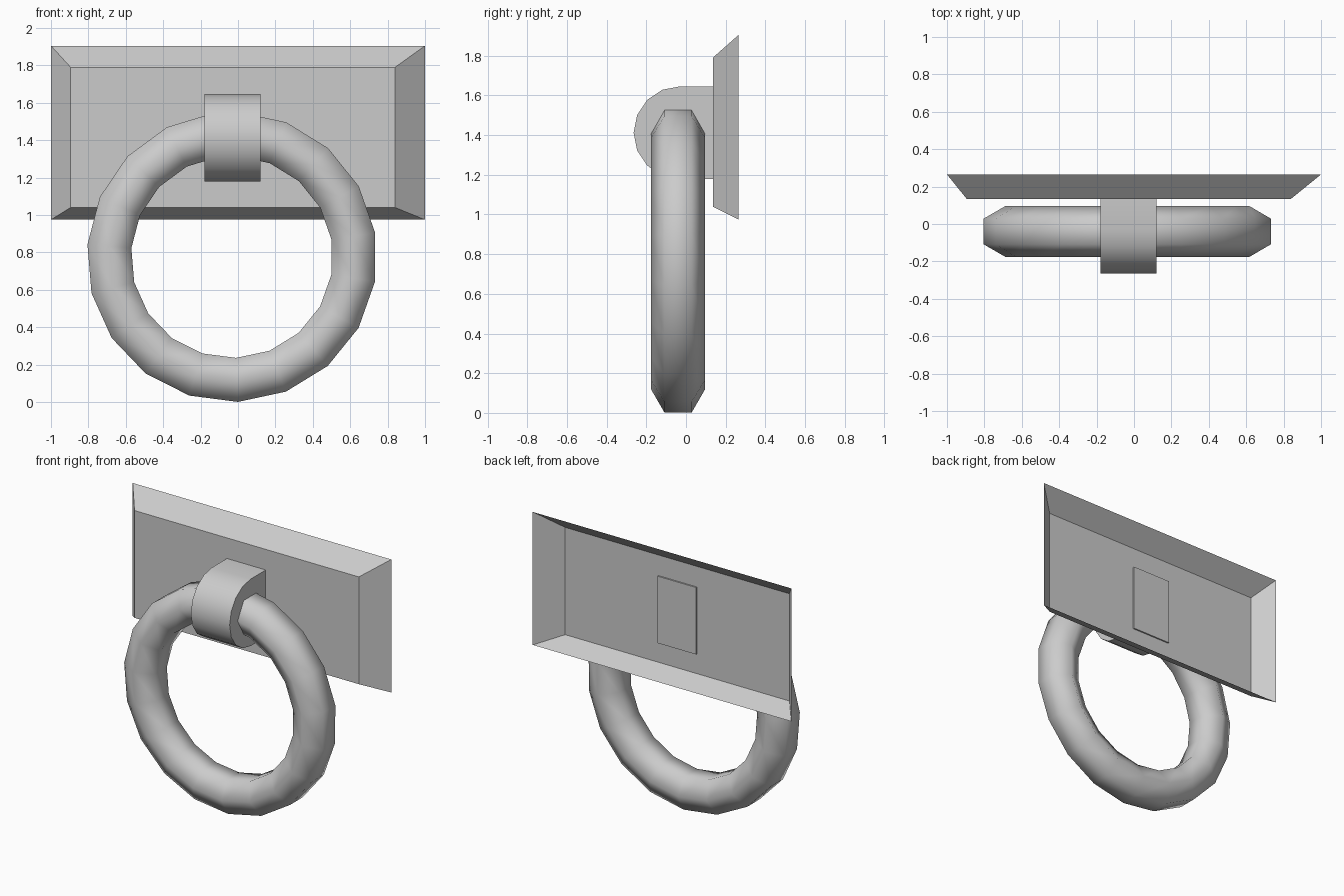
import bpy, bmesh, math

if "Cube" in bpy.data.objects:
    bpy.data.objects.remove(bpy.data.objects["Cube"])

metal = bpy.data.materials.new("grey metal")
metal.diffuse_color = (0.6, 0.6, 0.6, 1)
metal.use_nodes = True
metal.node_tree.nodes["Principled BSDF"].inputs["Base Color"].default_value = metal.diffuse_color


def make(name, verts, faces, smooth=None, closed=True):
    bm = bmesh.new()
    vs = [bm.verts.new(v) for v in verts]
    for f in faces:
        bm.faces.new([vs[i] for i in f])
    if closed:
        bmesh.ops.recalc_face_normals(bm, faces=bm.faces)
    me = bpy.data.meshes.new(name)
    bm.to_mesh(me)
    bm.free()
    me.materials.append(metal)
    ob = bpy.data.objects.new(name, me)
    bpy.context.collection.objects.link(ob)
    if smooth is not None:
        bpy.ops.object.select_all(action='DESELECT')
        ob.select_set(True)
        bpy.context.view_layer.objects.active = ob
        bpy.ops.object.shade_smooth_by_angle(angle=math.radians(smooth))
    return ob


def rect(x0, x1, z0, z1, y):
    return [(x0, y, z0), (x1, y, z0), (x1, y, z1), (x0, y, z1)]


# Wall plate: bevelled front panel, hollow and open at the back
verts = rect(-0.895, 0.84, 1.04, 1.79, 0.135) + rect(-1, 1, 0.975, 1.905, 0.265)
faces = [(0, 1, 2, 3)]
faces += [(i, i + 4, (i + 1) % 4 + 4, (i + 1) % 4) for i in range(4)]
make("wall_plate", verts, faces, closed=False)

# Bracket: half-round profile extruded along x, just passing through the plate
R, CY, CZ, BACK = 0.234, -0.03, 1.412, 0.145
profile = [(BACK, CZ + R)]
for i in range(9):
    a = math.radians(90 + 22.5 * i)
    profile.append((CY + R * math.cos(a), CZ + R * math.sin(a)))
profile.append((BACK, CZ - R))
n = len(profile)
verts = [(x, y, z) for x in (-0.18, 0.12) for y, z in profile]
faces = [tuple(range(n)), tuple(range(n, 2 * n))]
faces += [(i, (i + 1) % n, (i + 1) % n + n, i + n) for i in range(n)]
make("bracket", verts, faces, smooth=30)

# Pull ring: six-sided tube, its short closing segment hidden in the bracket
STEPS, SIDES = 19, 6
MAJOR, MINOR = 0.658, 0.136
verts = []
for k in range(STEPS):
    a = math.radians(97.2 + 19.46 * k)
    for s in range(SIDES):
        t = 2 * math.pi * s / SIDES
        r = MAJOR + MINOR * math.sin(t)
        verts.append((-0.032 + r * math.cos(a), -0.04 + MINOR * math.cos(t),
                      0.776 + r * math.sin(a)))
faces = []
for k in range(STEPS):
    k2 = (k + 1) % STEPS
    for s in range(SIDES):
        s2 = (s + 1) % SIDES
        faces.append((k * SIDES + s, k * SIDES + s2, k2 * SIDES + s2, k2 * SIDES + s))
make("pull_ring", verts, faces, smooth=80)
